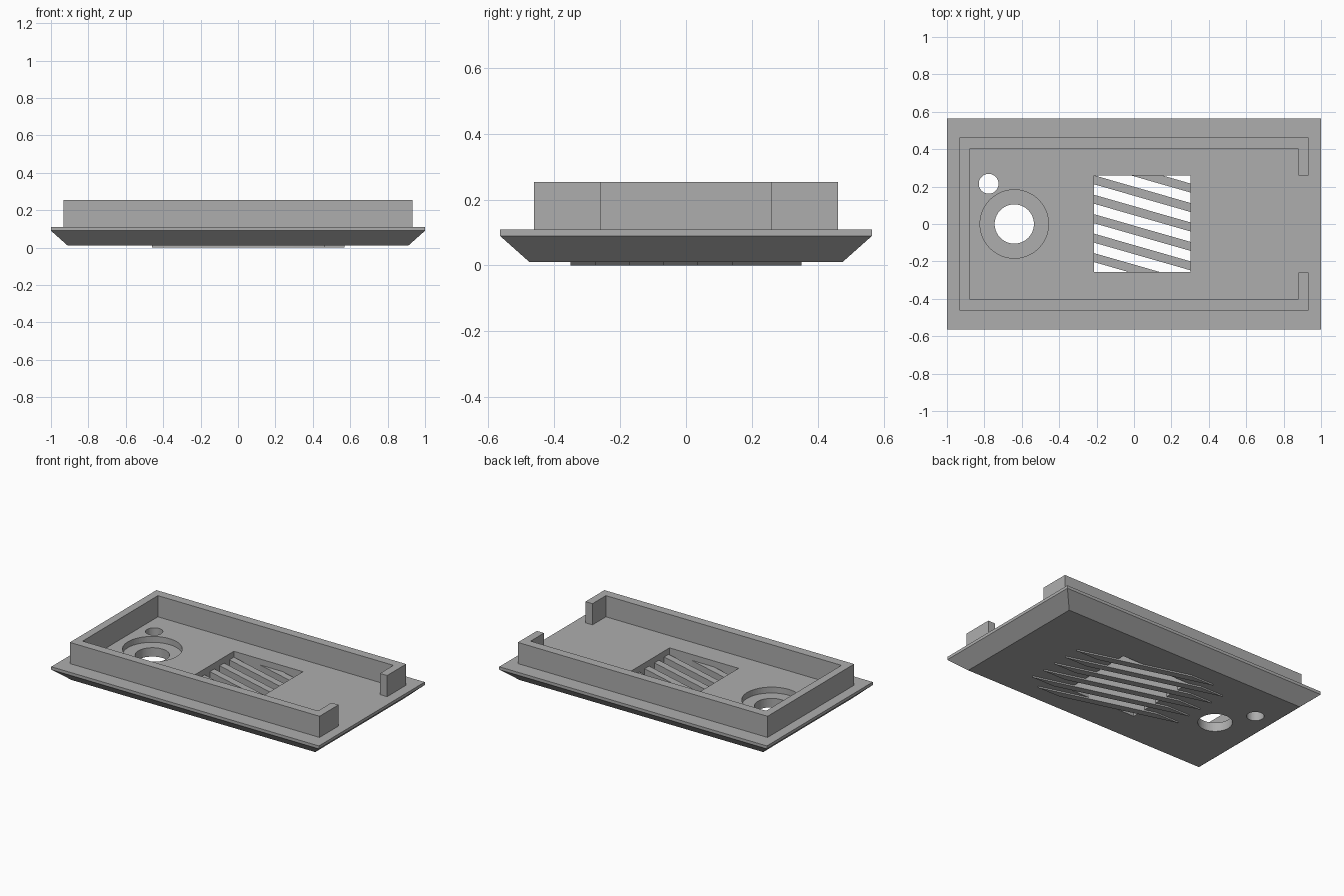
import bpy
import bmesh
import math

if "Cube" in bpy.data.objects:
    bpy.data.objects.remove(bpy.data.objects["Cube"], do_unlink=True)

grey = bpy.data.materials.new("plain grey")
grey.use_nodes = True
colour = (0.42, 0.42, 0.42, 1)
grey.diffuse_color = colour
grey.node_tree.nodes["Principled BSDF"].inputs["Base Color"].default_value = colour


def loft(name, rings):
    """Closed solid through equal-length rings of points, bottom to top."""
    bm = bmesh.new()
    loops = [[bm.verts.new(p) for p in ring] for ring in rings]
    n = len(loops[0])
    for low, high in zip(loops, loops[1:]):
        for i in range(n):
            j = (i + 1) % n
            bm.faces.new((low[i], low[j], high[j], high[i]))
    bm.faces.new(loops[0][::-1])
    bm.faces.new(loops[-1])
    bmesh.ops.recalc_face_normals(bm, faces=bm.faces[:])
    mesh = bpy.data.meshes.new(name)
    bm.to_mesh(mesh)
    bm.free()
    mesh.materials.append(grey)
    obj = bpy.data.objects.new(name, mesh)
    bpy.context.collection.objects.link(obj)
    return obj


def prism(name, outline, z0, z1):
    return loft(name, [[(x, y, z) for x, y in outline] for z in (z0, z1)])


def rect(x0, x1, y0, y1):
    return [(x0, y0), (x1, y0), (x1, y1), (x0, y1)]


def circle(cx, cy, r, n=64):
    return [(cx + r * math.cos(math.tau * i / n), cy + r * math.sin(math.tau * i / n))
            for i in range(n)]


def cut(target, cutter):
    cutter.hide_render = True
    bpy.context.view_layer.objects.active = target
    mod = target.modifiers.new("cut", 'BOOLEAN')
    mod.operation = 'DIFFERENCE'
    mod.solver = 'EXACT'
    mod.object = cutter
    bpy.ops.object.modifier_apply(modifier=mod.name)
    bpy.data.objects.remove(cutter, do_unlink=True)


# Base plate: thin square flange with a chamfered underside
sections = [(0.91, 0.475, 0.01), (1, 0.565, 0.09), (1, 0.565, 0.11)]
plate = loft("base_plate", [[(x, y, z) for x, y in rect(-w, w, -d, d)]
                            for w, d, z in sections])

# Window, counterbored hole and small hole
cut(plate, prism("window_cutter", rect(-0.213, 0.303, -0.257, 0.26), -0.1, 0.3))
cut(plate, prism("counterbore_cutter", circle(-0.64, 0, 0.183), 0.07, 0.3))
cut(plate, prism("large_hole_cutter", circle(-0.64, 0, 0.105), -0.1, 0.3))
cut(plate, prism("small_hole_cutter", circle(-0.777, 0.215, 0.053, 40), -0.1, 0.3))

# Raised rim, open in the middle of its left side
ox, oy, ix, iy, gap = 0.933, 0.462, 0.88, 0.402, 0.259
half = [(ox, gap), (ox, oy), (-ox, oy)]
inner = [(-ix, iy), (ix, iy), (ix, gap)]
mirror = lambda pts: [(x, -y) for x, y in reversed(pts)]
prism("rim", half + mirror(half) + mirror(inner) + inner, 0.11, 0.253)

# Slanted slats across the window, slightly proud of the underside
slope, half_width, reach = 0.287, 0.024, 0.35
tip = 2 * half_width / slope
for k in range(6):
    c = 0.279 - 0.104 * k
    x0 = max(-0.46, (c - half_width - reach) / slope)
    x1 = min(0.57, (c + half_width + reach) / slope)
    low = [(x, c - half_width - slope * x) for x in (x0, x1 - tip)]
    high = [(x, c + half_width - slope * x) for x in (x1, x0 + tip)]
    prism(f"slat_{k + 1}", low + high, 0, 0.07)
